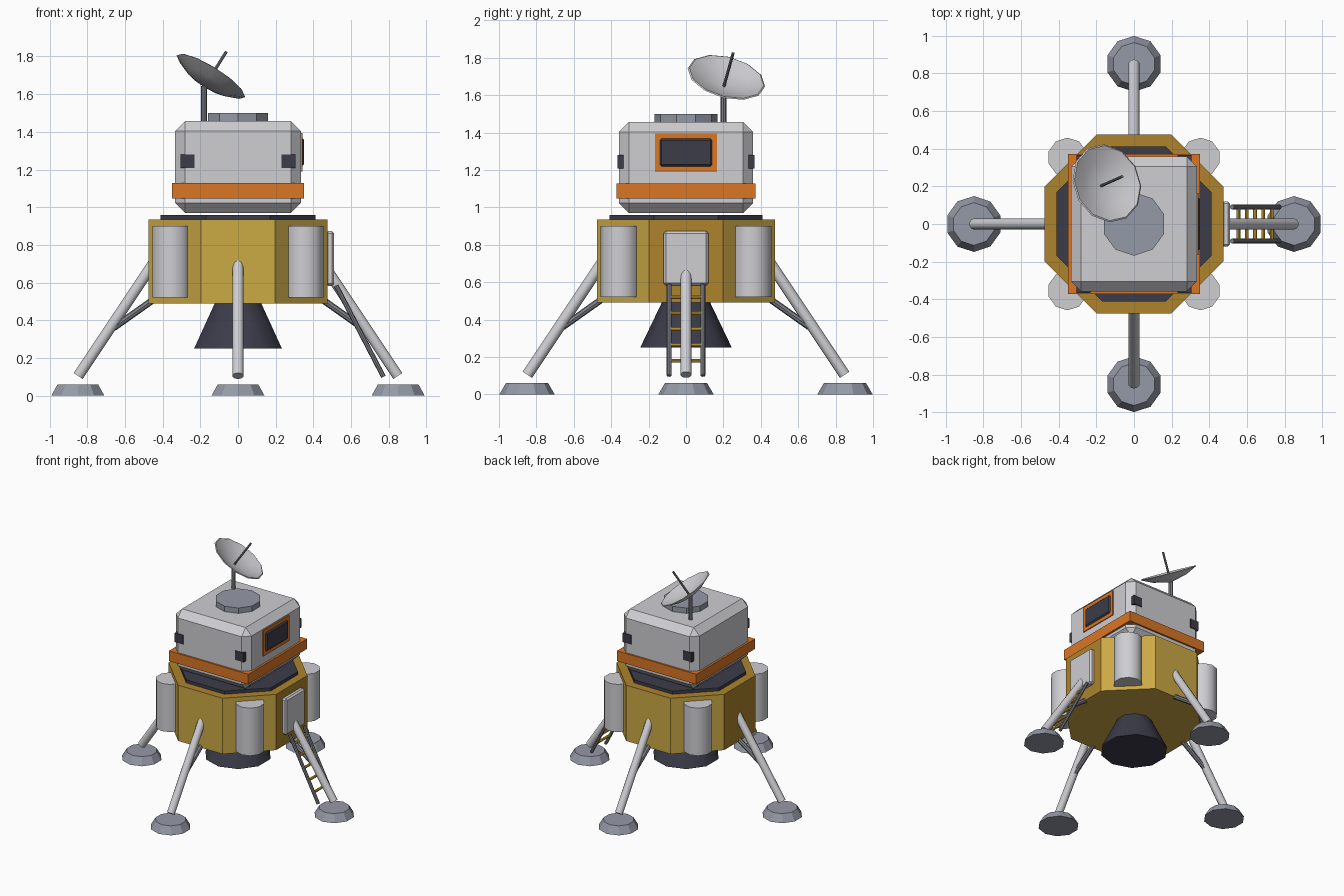
import bpy, bmesh
from math import radians, cos, sin, pi
from mathutils import Matrix, Vector

cube = bpy.data.objects.get("Cube")
if cube:
    bpy.data.objects.remove(cube, do_unlink=True)


def material(name, r, g, b):
    m = bpy.data.materials.new(name)
    m.use_nodes = True
    m.diffuse_color = (r, g, b, 1)
    bsdf = next(n for n in m.node_tree.nodes if n.type == 'BSDF_PRINCIPLED')
    bsdf.inputs["Base Color"].default_value = (r, g, b, 1)
    bsdf.inputs["Roughness"].default_value = 0.6
    return m


HULL = material("hull light grey", 0.62, 0.62, 0.65)
METAL = material("mid grey metal", 0.30, 0.32, 0.38)
TUBE = material("tube grey", 0.21, 0.22, 0.25)
DARK = material("dark slate", 0.045, 0.045, 0.068)
GOLD = material("gold foil", 0.60, 0.40, 0.06)
AMBER = material("amber foil", 0.42, 0.23, 0.025)
ORANGE = material("orange trim", 0.70, 0.18, 0.018)
YELLOW = material("rung yellow", 0.75, 0.45, 0.03)


def finish(name, bm, mats, smooth=False):
    bmesh.ops.recalc_face_normals(bm, faces=bm.faces)
    me = bpy.data.meshes.new(name)
    bm.to_mesh(me)
    bm.free()
    for m in mats:
        me.materials.append(m)
    ob = bpy.data.objects.new(name, me)
    bpy.context.collection.objects.link(ob)
    if smooth:
        bpy.ops.object.select_all(action='DESELECT')
        ob.select_set(True)
        bpy.context.view_layer.objects.active = ob
        bpy.ops.object.shade_smooth_by_angle(angle=radians(42))
    return ob


def cone(name, a, b, r1, r2, mat, sides=10, smooth=False, spin=0):
    """Cone or cylinder between points a and b."""
    a, b = Vector(a), Vector(b)
    d = b - a
    rot = Vector((0, 0, 1)).rotation_difference(d.normalized()).to_matrix().to_4x4()
    bm = bmesh.new()
    bmesh.ops.create_cone(bm, cap_ends=True, segments=sides, radius1=r1, radius2=r2,
                          depth=d.length,
                          matrix=Matrix.Translation((a + b) / 2) @ rot
                          @ Matrix.Rotation(spin, 4, 'Z'))
    return finish(name, bm, [mat], smooth)


def tube(name, a, b, r, mat, sides=10):
    return cone(name, a, b, r, r, mat, sides, True)


def box(name, lo, hi, mat, bevel=0):
    lo, hi = Vector(lo), Vector(hi)
    bm = bmesh.new()
    bmesh.ops.create_cube(bm, size=1, matrix=Matrix.Translation((lo + hi) / 2)
                          @ Matrix.Diagonal((*(hi - lo), 1)))
    if bevel:
        bmesh.ops.bevel(bm, geom=bm.edges[:], offset=bevel, segments=1,
                        profile=0.5, affect='EDGES')
    return finish(name, bm, [mat])


# Octagonal descent stage: amber foil on the top and the two x sides
body = cone("descent_stage", (0, 0, 0.49), (0, 0, 0.935), 0.514, 0.514, GOLD, 8, spin=pi / 8)
body.data.materials.append(AMBER)
for p in body.data.polygons:
    if p.normal.z > 0.9 or abs(p.normal.x) > 0.9:
        p.material_index = 1
cone("upper_deck", (0, 0, 0.935), (0, 0, 0.96), 0.444, 0.444, DARK, 8, spin=pi / 8)
cone("engine_nozzle", (0, 0, 0.25), (0, 0, 0.5), 0.245, 0.125, DARK, smooth=True)

# Tanks on the diagonal sides
for sx in (-1, 1):
    for sy in (-1, 1):
        x, y = 0.353 * sx, 0.353 * sy
        tube("side_tank", (x, y, 0.52), (x, y, 0.9), 0.105, HULL)

# Four legs, each with a brace and a foot pad
for i in range(4):
    c, s = round(cos(i * pi / 2)), round(sin(i * pi / 2))

    def at(r, z):
        return (r * c, r * s, z)

    tube("leg", at(0.848, 0.105), at(0.42, 0.747), 0.03, HULL)
    tube("leg_brace", at(0.66, 0.36), at(0.42, 0.53), 0.018, TUBE, 8)
    cone("foot_pad", at(0.85, 0), at(0.85, 0.06), 0.148, 0.113, METAL)

# Porch box and ladder on the left side
box("porch_box", (0.465, -0.12, 0.583), (0.51, 0.12, 0.873), HULL, 0.012)
top, bottom = Vector((0.52, 0, 0.585)), Vector((0.772, 0, 0.1))
for y in (-0.09, 0.09):
    off = Vector((0, y, 0))
    tube("ladder_rail", top + off, bottom + off, 0.013, TUBE, 8)
for i in range(5):
    p = bottom.lerp(top, 0.165 + 0.175 * i)
    tube("ladder_rung", p - Vector((0, 0.09, 0)), p + Vector((0, 0.09, 0)), 0.01, YELLOW, 8)

# Cabin with trim band, window, hatch and corner thrusters
box("cabin", (-0.334, -0.358, 0.97), (0.334, 0.358, 1.457), HULL, 0.053)
box("trim_band", (-0.35, -0.371, 1.047), (0.35, 0.371, 1.128), ORANGE)
box("window_frame", (0.32, -0.165, 1.19), (0.341, 0.165, 1.395), ORANGE)
box("window_pane", (0.325, -0.14, 1.218), (0.351, 0.14, 1.368), DARK, 0.01)
cone("roof_hatch", (0, 0, 1.45), (0, 0, 1.5), 0.168, 0.168, METAL)
for sx in (-1, 1):
    for sy in (-1, 1):
        p = Vector((0.267 * sx, 0.342 * sy, 1.245))
        h = Vector((0.037, 0.023, 0.036))
        box("thruster_block", p - h, p + h, DARK)

# Dish antenna: a shallow tilted bowl on a mast, with a feed rod
axis = Vector((0.517, 0.229, 0.825)).normalized()
apex = Vector((-0.18, 0.2, 1.637))
tube("dish_mast", (-0.18, 0.2, 1.45), apex + Vector((0, 0, 0.005)), 0.016, TUBE, 8)
tilt = Vector((0, 0, 1)).rotation_difference(axis).to_matrix().to_4x4()
bm = bmesh.new()
profile = [(0.213, 0.07), (0.13, 0.031), (0, 0), (0, 0.012), (0.13, 0.042), (0.205, 0.074)]
ring = [bm.verts.new((0, r, z)) for r, z in profile]
edges = [bm.edges.new((ring[i], ring[(i + 1) % 6])) for i in range(6)]
bmesh.ops.spin(bm, geom=ring + edges, cent=(0, 0, 0), axis=(0, 0, 1),
               angle=2 * pi, steps=12)
bmesh.ops.remove_doubles(bm, verts=bm.verts[:], dist=0.0005)
loose = [f for f in bm.faces if f.calc_area() < 1e-7]
bmesh.ops.delete(bm, geom=loose, context='FACES')
bmesh.ops.transform(bm, matrix=Matrix.Translation(apex) @ tilt, verts=bm.verts[:])
finish("dish", bm, [HULL], True)
tube("dish_feed", apex + axis * 0.01, apex + axis * 0.228, 0.008, TUBE, 8)
